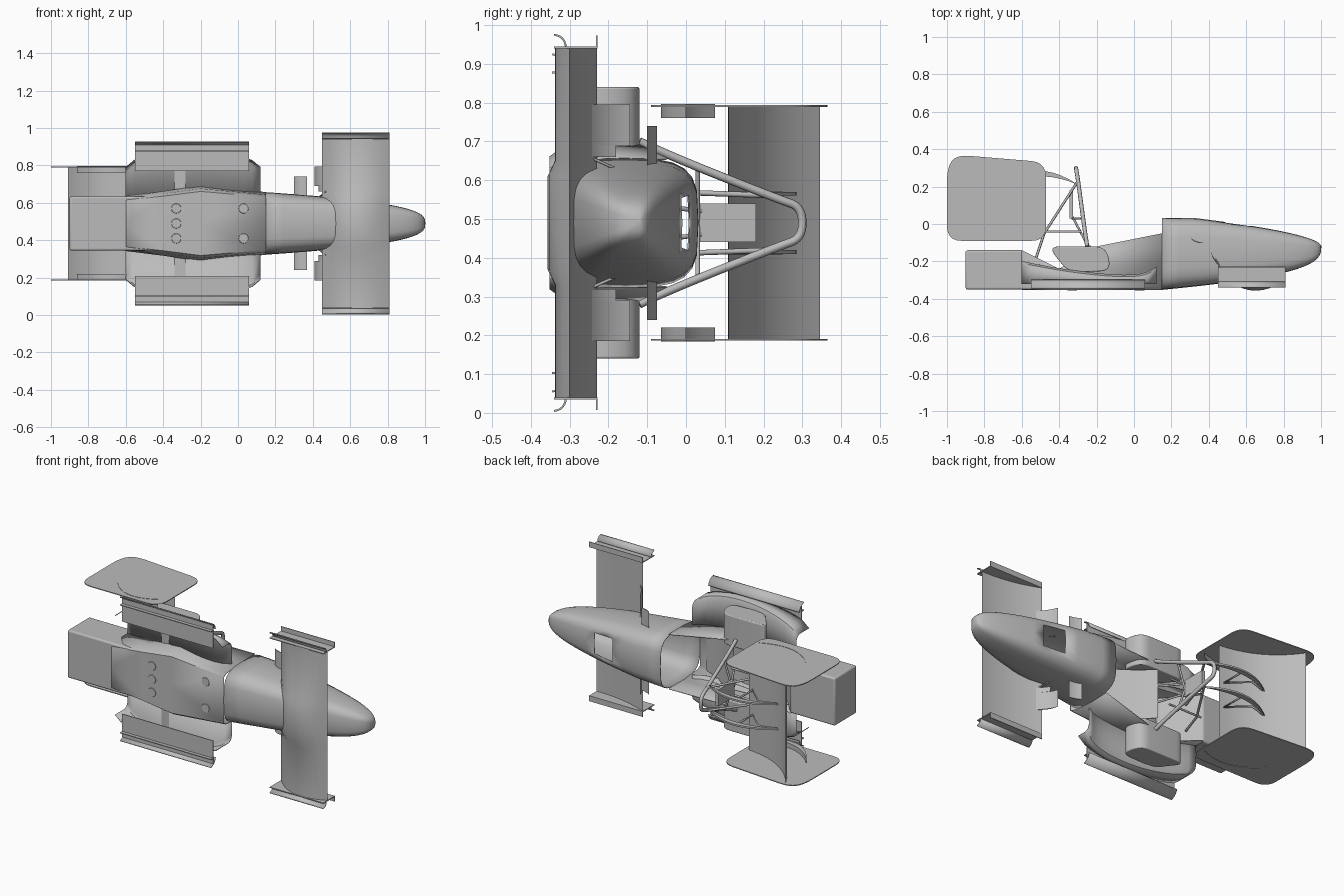
import bpy, bmesh, math
from mathutils import Matrix, Vector

if "Cube" in bpy.data.objects:
    bpy.data.objects.remove(bpy.data.objects["Cube"])

grey = bpy.data.materials.new("plain grey")
grey.use_nodes = True
grey.diffuse_color = (0.5, 0.5, 0.5, 1)
grey.node_tree.nodes["Principled BSDF"].inputs["Base Color"].default_value = grey.diffuse_color

MIDDLE = 0.49  # height of the symmetry plane; local z runs across the car


def finish(ob, mirror):
    ob.location.z = MIDDLE
    ob.data.materials.append(grey)
    if mirror:
        mod = ob.modifiers.new("Mirror", "MIRROR")
        mod.use_axis = (False, False, True)


def mesh_object(name, bm, mirror=True, thick=None, bevel=None):
    bmesh.ops.remove_doubles(bm, verts=bm.verts, dist=0.0001)
    bmesh.ops.recalc_face_normals(bm, faces=bm.faces)
    mesh = bpy.data.meshes.new(name)
    bm.to_mesh(mesh)
    bm.free()
    ob = bpy.data.objects.new(name, mesh)
    bpy.context.collection.objects.link(ob)
    bpy.ops.object.select_all(action="DESELECT")
    ob.select_set(True)
    bpy.context.view_layer.objects.active = ob
    bpy.ops.object.shade_smooth_by_angle(angle=math.radians(35))
    if bevel:
        mod = ob.modifiers.new("Bevel", "BEVEL")
        mod.width, mod.segments = bevel, 3
    finish(ob, mirror)
    if thick:
        mod = ob.modifiers.new("Solidify", "SOLIDIFY")
        mod.thickness, mod.offset = thick, 0


def loft(name, sections, closed=False, caps=False, skip=None, **options):
    """Skin a row of equal-length sections; skip(centre) leaves a hole."""
    bm = bmesh.new()
    rows = [[bm.verts.new(point) for point in section] for section in sections]
    count = len(rows[0])
    for a, b in zip(rows, rows[1:]):
        for i in range(count if closed else count - 1):
            j = (i + 1) % count
            face = bm.faces.new((a[i], a[j], b[j], b[i]))
            if skip and skip(face.calc_center_median()):
                bm.faces.remove(face)
    if caps:
        bm.faces.new(rows[0])
        bm.faces.new(rows[-1])
    mesh_object(name, bm, **options)


def prism(name, outline, inner, outer, **options):
    """Side outline (x, y) extruded across the car."""
    loft(name, [[(x, y, w) for x, y in outline] for w in (inner, outer)],
         closed=True, caps=True, **options)


def slab(name, x, y, w, **options):
    """Box given by its ranges along, up and across the car."""
    prism(name, [(x[0], y[0]), (x[1], y[0]), (x[1], y[1]), (x[0], y[1])], *w, **options)


def bow(start, end, sag, steps=10):
    """Parabolic arc, bulging sag to the left of the way from start to end."""
    start, end = Vector(start), Vector(end)
    side = (end - start).orthogonal().normalized()
    ts = [i / steps for i in range(steps + 1)]
    return [tuple(start.lerp(end, t) + side * sag * 4 * t * (1 - t)) for t in ts]


def crescent(start, end, sag, other_sag):
    """Closed foil outline between two arcs."""
    return bow(start, end, sag) + bow(start, end, other_sag)[-2:0:-1]


def rounded(corners, radius, steps=5):
    """Outline with every corner replaced by a curve."""
    points = [Vector(c) for c in corners]
    outline = []
    for i, p in enumerate(points):
        ends = []
        for q in (points[i - 1], points[(i + 1) % len(points)]):
            ends.append(p + (q - p).normalized() * min(radius, (q - p).length * 0.45))
        for k in range(steps + 1):
            t = k / steps
            outline.append(tuple(ends[0].lerp(p, t).lerp(p.lerp(ends[1], t), t)))
    return outline


def rail(name, section, x):
    """Cross-section (y, w) swept along the car."""
    loft(name, [[(end, y, w) for y, w in section] for end in x], thick=0.005)


def tube(name, points, radius, smooth=False):
    curve = bpy.data.curves.new(name, "CURVE")
    curve.dimensions, curve.bevel_depth, curve.bevel_resolution = "3D", radius, 2
    curve.use_fill_caps = True
    spline = curve.splines.new("NURBS" if smooth else "POLY")
    spline.points.add(len(points) - 1)
    for point, place in zip(spline.points, points):
        point.co = (*place, 1)
    if smooth:
        spline.use_endpoint_u, spline.order_u = True, 3
    ob = bpy.data.objects.new(name, curve)
    bpy.context.collection.objects.link(ob)
    finish(ob, True)


# Nose and scuttle shell, with a square access opening on top
def nose_ring(u, steps=12):
    x, width = 1 - 0.85 * u, 0.165 * u ** 0.35
    top = min(0.03, -0.12 + 0.17 * u ** 0.55)
    bottom = -0.12 - 0.23 * u ** 0.35
    ring = []
    for i in range(steps + 1):
        angle = math.pi * i / steps
        lift = math.copysign(abs(math.cos(angle)) ** 0.6, math.cos(angle))
        y = (top + bottom) / 2 + lift * (top - bottom) / 2
        ring.append((x, y, width * abs(math.sin(angle)) ** 0.5))
    return ring


loft("nose_shell", [nose_ring((i / 18) ** 2) for i in range(19)], thick=0.004,
     skip=lambda c: 0.48 < c.x < 0.63 and c.z < 0.05 and c.y > -0.1)

# Open cockpit tub, narrowing towards the gearbox
tub = [(0.15, -0.05, 0.165), (-0.2, -0.12, 0.2), (-0.4, -0.24, 0.17), (-0.6, -0.14, 0.145)]
loft("cockpit_tub", [[(x, top, w), (x, top / 2 - 0.17, w), (x, -0.33, w * 0.92),
                      (x, -0.35, w * 0.85), (x, -0.35, 0)] for x, top, w in tub], thick=0.005)
prism("seat_back", crescent((0.1, -0.34), (-0.25, -0.1), 0.02, 0.045), -0.15, 0.15, mirror=False)
prism("rear_box", [(-0.9, -0.35), (-0.9, -0.14), (-0.6, -0.14), (-0.44, -0.32), (-0.44, -0.35)],
      -0.145, 0.145, mirror=False, bevel=0.01)

# Round bosses under the floor
bm = bmesh.new()
for x, w in [(-0.33, 0), (-0.33, 0.08), (0.03, 0.08)]:
    spot = Matrix.Translation((x, -0.35, w)) @ Matrix.Rotation(math.pi / 2, 4, "X")
    bmesh.ops.create_cone(bm, cap_ends=True, segments=20, radius1=0.03, radius2=0.025,
                          depth=0.01, matrix=spot)
mesh_object("floor_bosses", bm)

# Front wing: cambered plane with a dropped centre, end plates and steep flaps
wing_drop = [(0, 0.09), (0.12, 0.09), (0.16, 0.07), (0.45, 0.07)]
loft("front_wing", [[(x, y, w) for x, y in crescent((0.81, -0.3), (0.45, -0.23), 0.02, sag)]
                    for w, sag in wing_drop], closed=True)
wing_span = (0.45, 0.81)
slab("front_endplate", wing_span, (-0.34, -0.23), (0.45, 0.455))
slab("endplate_top_lip", wing_span, (-0.232, -0.228), (0.45, 0.483))
rail("endplate_foot", bow((-0.31, 0.455), (-0.34, 0.485), -0.008), wing_span)
prism("front_flap", crescent((0.49, -0.25), (0.41, -0.145), 0.01, 0.016), 0.2, 0.305)
prism("flap_step", crescent((0.49, -0.25), (0.43, -0.18), 0.006, 0.012), 0.17, 0.2)
tube("flap_strut", [(0.47, -0.25, 0.17), (0.42, -0.16, 0.13)], 0.004)
prism("side_winglet", crescent((0.37, -0.1), (0.3, -0.075), 0.004, 0.01), 0.14, 0.25)


# Side tunnels with a rolled front lip, flat edges, skirts and humps
def tunnel_section(f):
    x = 0.12 - 0.72 * f
    y = -0.28 + 0.08 * f ** 2 + 0.05 * (1 - f) ** 12
    w = 0.3 + 0.085 * abs(math.sin(math.pi * f)) ** 0.5
    return [(x, y, 0.14), (x, y, w - 0.03), (x, y - 0.01, w - 0.01), (x, y - 0.03, w), (x, -0.32, w)]


loft("side_tunnel", [tunnel_section(i / 16) for i in range(17)], thick=0.004)
skirt_span = (-0.55, 0.06)
slab("side_floor_edge", skirt_span, (-0.325, -0.32), (0.28, 0.42))
slab("skirt_blade", skirt_span, (-0.345, -0.32), (0.385, 0.39))
rail("side_skirt", bow((-0.3, 0.39), (-0.345, 0.435), -0.01), skirt_span)
prism("side_hump", rounded([(-0.46, -0.12), (-0.15, -0.12), (-0.12, -0.25), (-0.35, -0.26)], 0.06),
      0.165, 0.35, bevel=0.015)

# Rear wing, end plates and curved inner vanes
prism("rear_wing", crescent((-0.5, 0.11), (-0.91, 0.345), 0.055, 0.08), -0.3, 0.3, mirror=False)
prism("rear_endplate", rounded([(-1, 0.3), (-0.95, 0.37), (-0.47, 0.33), (-0.47, -0.09),
                                (-1, -0.09)], 0.08), 0.299, 0.304)
prism("endplate_vane", crescent((-0.86, 0.075), (-0.49, 0), -0.07, -0.1), 0.27, 0.306)

# Curved wing pylons with open triangular braces
prism("pylon_arm", crescent((-0.3, 0.21), (-0.75, 0.19), -0.055, -0.085), 0.07, 0.08)
tube("pylon_brace", [(-0.53, 0.25, 0.075), (-0.53, 0.12, 0.075), (-0.64, 0.22, 0.075),
                     (-0.74, 0.19, 0.075)], 0.006)

# Roll hoop with rear stays, cross bars and head pad
tube("roll_hoop", [(-0.25, -0.12, 0.21), (-0.26, -0.06, 0.18), (-0.3, 0.24, 0.06),
                   (-0.31, 0.3, 0.04), (-0.31, 0.3, 0)], 0.011, smooth=True)
tube("hoop_stay", [(-0.3, 0.23, 0.07), (-0.48, -0.05, 0.08), (-0.53, -0.2, 0.08)], 0.007)
tube("engine_bar", [(-0.28, -0.04, 0.08), (-0.5, -0.04, 0.08)], 0.006)
tube("head_pad_bar", [(-0.28, 0.03, 0.15), (-0.33, 0.03, 0)], 0.006)
slab("head_pad", (-0.345, -0.325), (0.03, 0.18), (-0.05, 0.05), mirror=False)
tube("pad_strut", [(-0.33, 0.04, 0.03), (-0.25, -0.11, 0.05)], 0.006)
